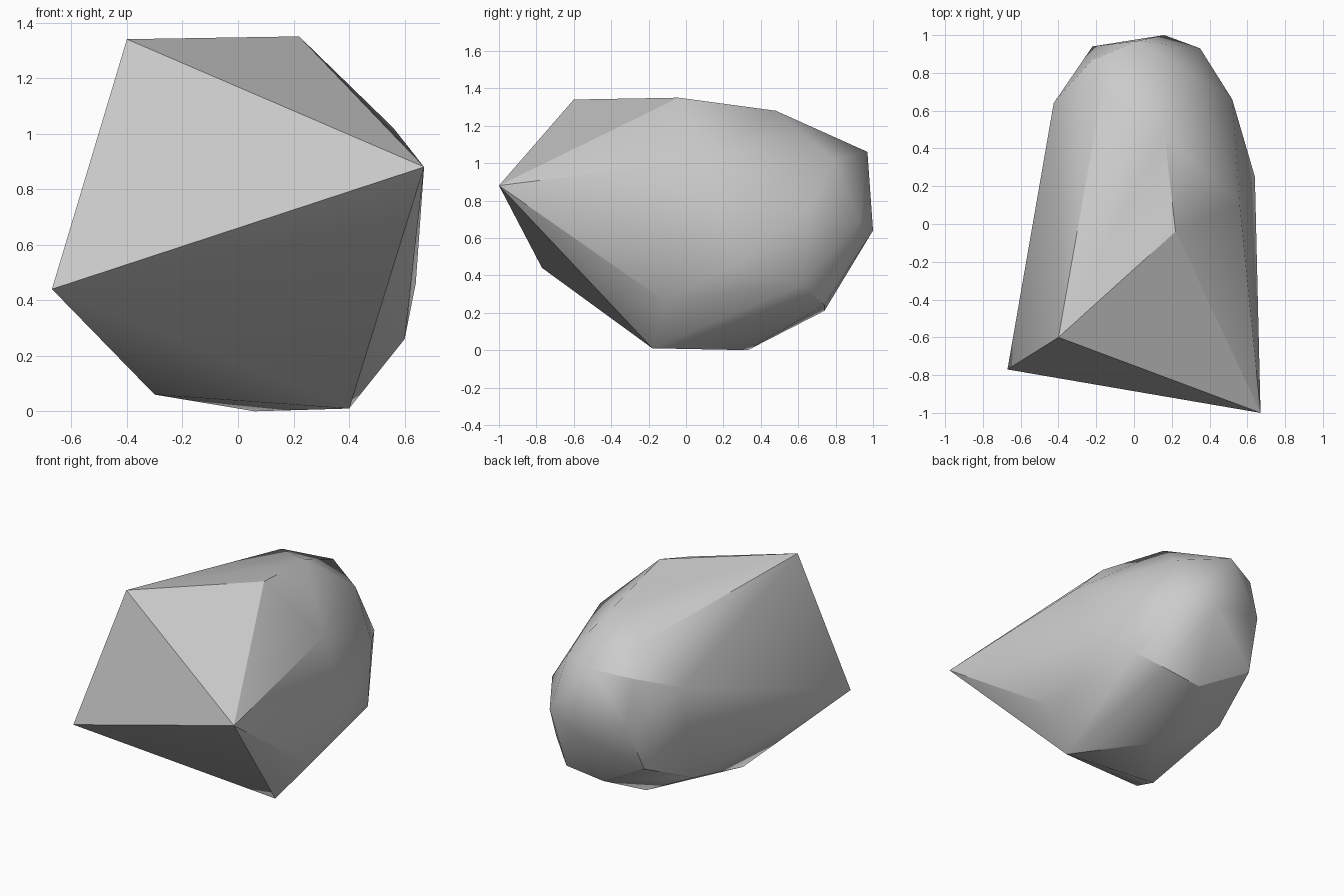
import bpy
import bmesh
import math

# Remove the default cube only
default_cube = bpy.data.objects.get("Cube")
if default_cube:
    bpy.data.objects.remove(default_cube, do_unlink=True)


def flat_material(name, colour):
    material = bpy.data.materials.new(name)
    material.use_nodes = True
    material.diffuse_color = colour
    shader = material.node_tree.nodes["Principled BSDF"]
    shader.inputs["Base Color"].default_value = colour
    return material


# Corner points of the boulder, grouped by region
front_wedge = [(.67, -1, .88), (-.67, -.77, .44), (-.4, -.6, 1.34)]
top_ridge = [(.22, -.04, 1.35), (.16, .48, 1.28), (-.17, .7, 1.18)]
back_upper = [(.02, .97, 1.06), (.31, .79, 1.02), (-.22, .87, 1.02)]
back_middle = [(.16, 1, .64), (.35, .93, .69), (-.22, .94, .73)]
back_lower = [(.36, .74, .24), (.09, .74, .21), (-.26, .81, .41)]
left_side = [(.56, .1, 1.02), (.52, .66, .76), (.64, .25, .46),
             (.6, -.11, .26), (.52, .62, .35)]
right_side = [(-.425, .64, .93), (-.345, .42, .225)]
underside = [(.4, -.18, .01), (-.3, -.17, .06), (.06, .33, 0)]


def make_boulder(name, regions, material):
    """Wrap a faceted convex skin around the corner points."""
    bm = bmesh.new()
    for region in regions:
        for corner in region:
            bm.verts.new(corner)
    hull = bmesh.ops.convex_hull(bm, input=bm.verts[:])
    loose = [v for v in bm.verts if not v.link_faces]
    bmesh.ops.delete(bm, geom=loose, context="VERTS")
    bmesh.ops.recalc_face_normals(bm, faces=bm.faces[:])
    mesh = bpy.data.meshes.new(name)
    bm.to_mesh(mesh)
    bm.free()
    mesh.materials.append(material)
    boulder = bpy.data.objects.new(name, mesh)
    bpy.context.collection.objects.link(boulder)
    return boulder


stone_grey = flat_material("stone_grey", (.6, .6, .6, 1))
boulder = make_boulder(
    "boulder",
    [front_wedge, top_ridge, back_upper, back_middle, back_lower,
     left_side, right_side, underside],
    stone_grey,
)

# Soften shallow facets while keeping the hard ridges crisp
bpy.ops.object.select_all(action="DESELECT")
boulder.select_set(True)
bpy.context.view_layer.objects.active = boulder
bpy.ops.object.shade_smooth_by_angle(angle=math.radians(30))
